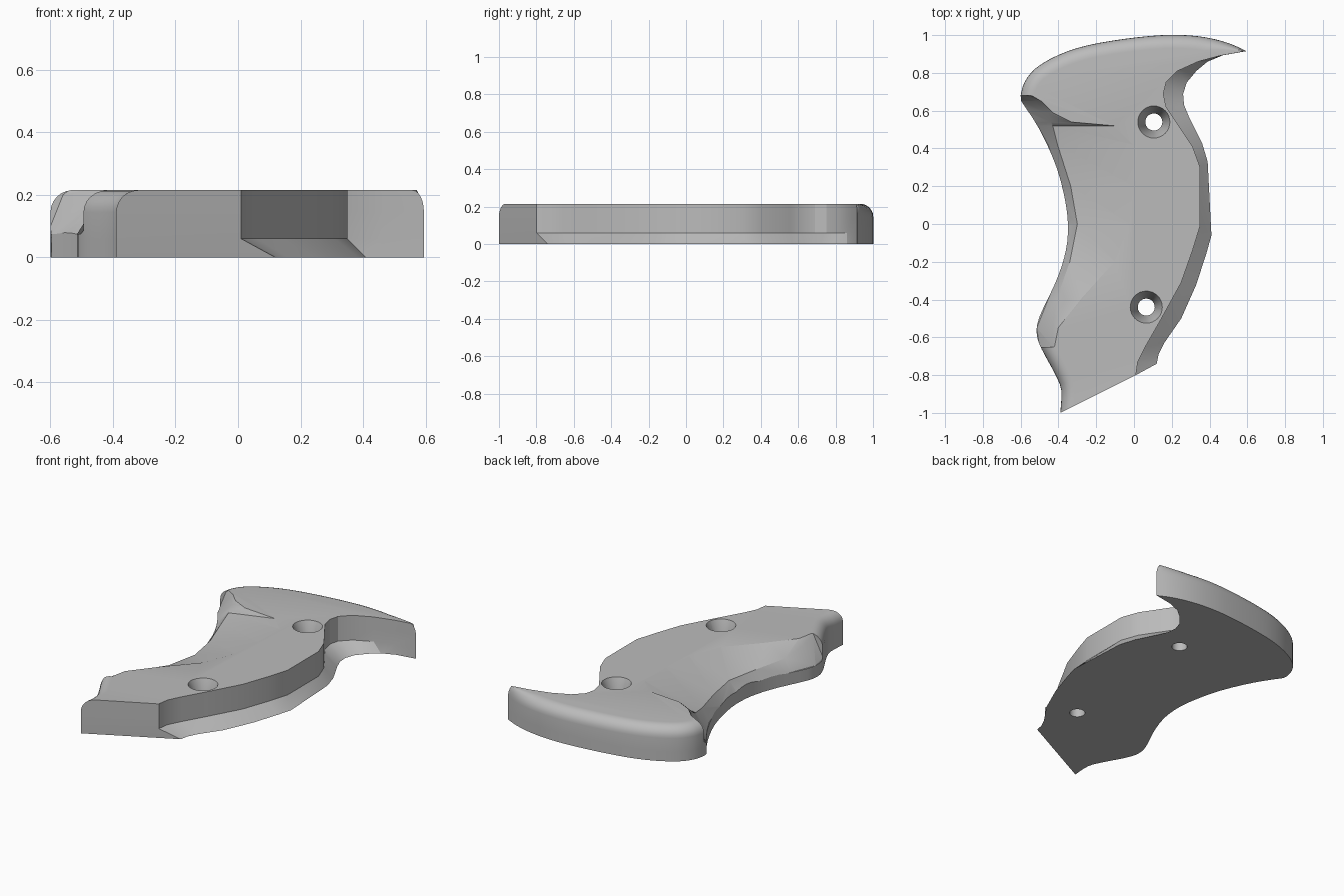
import bpy
import bmesh
from math import sin, cos, pi
from mathutils import Vector

default_cube = bpy.data.objects.get("Cube")
if default_cube:
    bpy.data.objects.remove(default_cube, do_unlink=True)

HEIGHT = 0.215
LEDGE = 0.06
ROUND = 0.07

grey = bpy.data.materials.new("plain grey")
grey.use_nodes = True
colour = (0.5, 0.5, 0.5, 1)
grey.diffuse_color = colour
grey.node_tree.nodes["Principled BSDF"].inputs["Base Color"].default_value = colour


def loft(name, rings):
    """Skin equal-length rings, counter-clockwise along the way, and cap both ends."""
    bm = bmesh.new()
    loops = [[bm.verts.new(p) for p in ring] for ring in rings]
    for low, high in zip(loops, loops[1:]):
        for i in range(len(low)):
            j = (i + 1) % len(low)
            bm.faces.new((low[i], low[j], high[j], high[i]))
    bm.faces.new(loops[0][::-1])
    bm.faces.new(loops[-1])
    bm.normal_update()
    mesh = bpy.data.meshes.new(name)
    bm.to_mesh(mesh)
    bm.free()
    mesh.materials.append(grey)
    obj = bpy.data.objects.new(name, mesh)
    bpy.context.collection.objects.link(obj)
    return obj


def smooth_path(points, steps=3):
    """Catmull-Rom curve through the points."""
    pts = [Vector(p) for p in points]
    pts = [pts[0]] + pts + [pts[-1]]
    result = []
    for a, b, c, d in zip(pts, pts[1:], pts[2:], pts[3:]):
        for k in range(steps):
            t = k / steps
            result.append(0.5 * (2 * b + (c - a) * t + (2 * a - 5 * b + 4 * c - d) * t ** 2
                                 + (3 * b - a - 3 * c + d) * t ** 3))
    return result + [pts[-1]]


# Ledge side, lower end to hook: base x, y, then upper wall x, y
ledge_side = [
    (.12, -.74, .01, -.8), (.13, -.69, .02, -.73), (.16, -.63, .06, -.65),
    (.25, -.5, .14, -.51), (.33, -.32, .25, -.31), (.385, -.15, .31, -.14),
    (.41, -.06, .35, -.01), (.39, .33, .35, .3), (.36, .43, .31, .41),
    (.29, .57, .21, .56), (.265, .63, .17, .62), (.26, .69, .155, .69),
    (.28, .75, .17, .75), (.33, .81, .23, .81), (.39, .86, .34, .86),
    (.47, .893, .46, .892)]

# Rounded back, hook tip to outer corner
back_edge = smooth_path([
    (.595, .915), (.52, .95), (.42, .98), (.3, .998), (.15, 1), (-.05, .98),
    (-.25, .945), (-.4, .895), (-.52, .825), (-.58, .75), (-.6, .68)])

# Palm side, outer corner to lower point
palm_edge = smooth_path([
    (-.597, .65), (-.5, .5), (-.41, .3), (-.36, .1), (-.35, -.05), (-.37, -.18),
    (-.42, -.32), (-.5, -.49), (-.515, -.58), (-.49, -.66), (-.42, -.79),
    (-.385, -.88), (-.39, -1)])
palm_edge.pop(-2)

rounded = back_edge + palm_edge
base = [Vector(row[:2]) for row in ledge_side] + rounded
upper = [Vector(row[2:]) for row in ledge_side] + rounded


def inset(i):
    """Inward direction times rounding width at an outline point."""
    k = i - len(ledge_side)
    if k < 0:
        return Vector((0, 0))
    if k == 0:
        return Vector((-.036, -.006))
    if i == len(upper) - 1:
        return Vector((ROUND, ROUND / 2))
    if k < len(back_edge):
        width = min(ROUND, .01 * k)
    else:
        width = ROUND * min(1, max(0, (-.15 - upper[i].y) * 4))
    along = upper[i + 1] - upper[i - 1]
    return Vector((-along.y, along.x)).normalized() * width


# Grip body: sloped ledge, straight wall, rounded shoulder
insets = [inset(i) for i in range(len(upper))]
rings = [[(p.x, p.y, 0) for p in base], [(p.x, p.y, LEDGE) for p in upper]]
for step in range(7):
    angle = step / 6 * pi / 2
    z = HEIGHT - ROUND * (1 - sin(angle))
    shoulder = [p + d * (1 - cos(angle)) for p, d in zip(upper, insets)]
    rings.append([(p.x, p.y, z) for p in shoulder])
grip = loft("grip_panel", rings)

# Palm scoop stations: y, outline x, crease x, crease z, far edge x
scoop_stations = [
    (.68, -.61, -.56, .2, -.54), (.65, -.595, -.5, .2, -.49),
    (.59, -.56, -.455, .185, -.43), (.54, -.525, -.44, .17, -.33),
    (.52, -.51, -.43, .165, -.1), (.42, -.455, -.405, .15, 0),
    (.2, -.38, -.335, .135, 0), (0, -.35, -.3, .135, -.02),
    (-.2, -.375, -.34, .135, -.1), (-.4, -.455, -.41, .15, -.28),
    (-.55, -.515, -.43, .18, -.4), (-.65, -.5, -.43, .21, -.42)]
sections = []
for y, edge, crease, crease_z, far in scoop_stations:
    profile = [(edge - .1, .07), (edge, .075), (crease, crease_z),
               (far, HEIGHT + .001), (far, .4), (edge - .1, .4)]
    sections.append([(x, y, z) for x, z in profile])
cutters = [loft("scoop_cutter", sections)]


# Countersunk screw holes
def screw_hole(name, x, y):
    circles = []
    for z, radius in ((-.1, .045), (.11, .045), (HEIGHT, .085), (.3, .085)):
        circles.append([(x + radius * cos(k * pi / 16), y + radius * sin(k * pi / 16), z)
                        for k in range(32)])
    return loft(name, circles)


cutters.append(screw_hole("upper_hole_cutter", .105, .54))
cutters.append(screw_hole("lower_hole_cutter", .065, -.44))

bpy.ops.object.select_all(action="DESELECT")
bpy.context.view_layer.objects.active = grip
grip.select_set(True)
for cutter in cutters:
    cut = grip.modifiers.new(cutter.name, "BOOLEAN")
    cut.operation = "DIFFERENCE"
    cut.solver = "EXACT"
    cut.object = cutter
    bpy.ops.object.modifier_apply(modifier=cut.name)
    bpy.data.objects.remove(cutter, do_unlink=True)

bpy.ops.object.shade_smooth_by_angle(angle=pi / 7)
